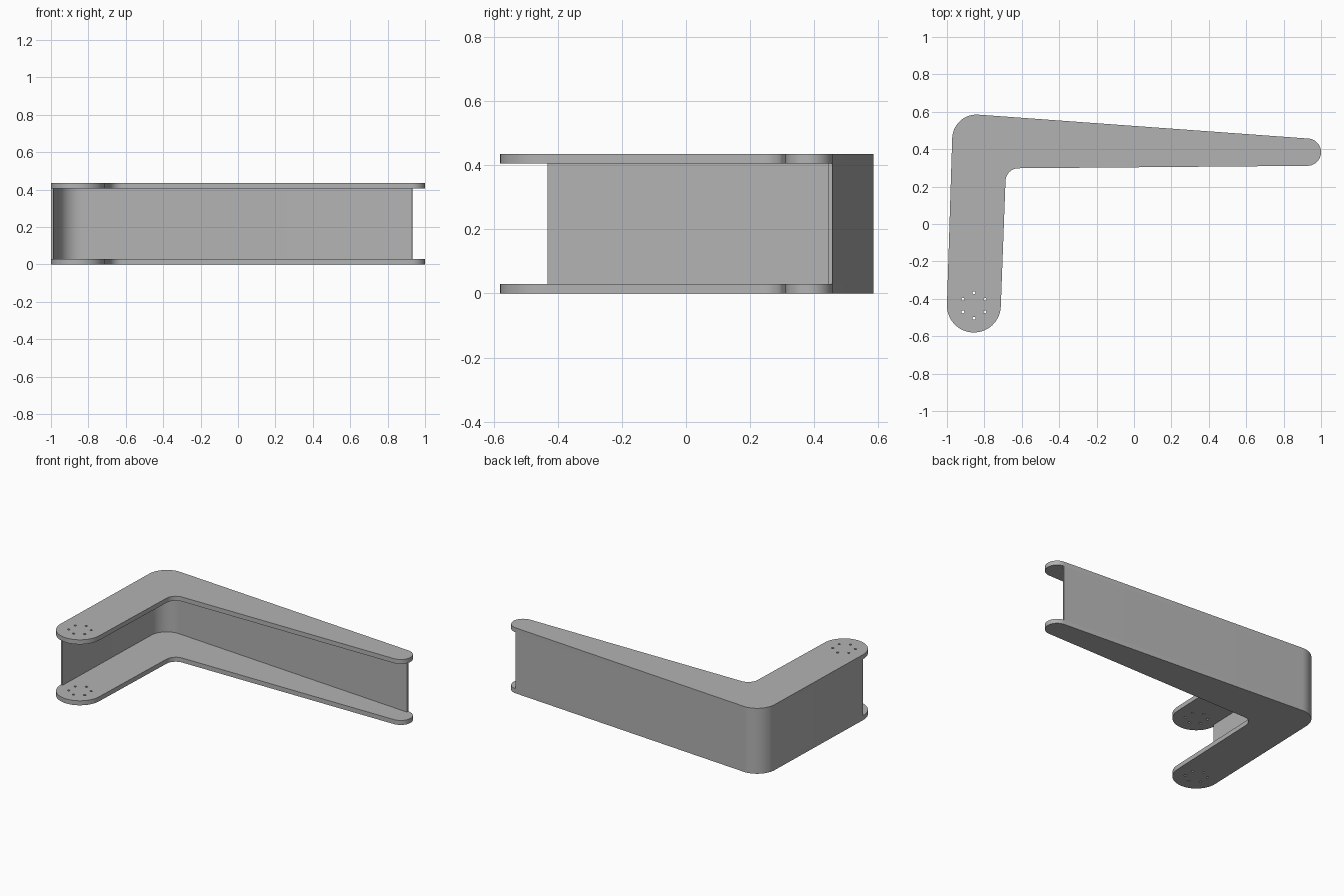
import bpy, bmesh
from math import radians, cos, sin

if "Cube" in bpy.data.objects:
    bpy.data.objects.remove(bpy.data.objects["Cube"])

HEIGHT, PLATE, WEB = 0.435, 0.03, 0.014

grey = bpy.data.materials.new("plain grey")
grey.use_nodes = True
colour = (0.45, 0.45, 0.45, 1)
grey.diffuse_color = colour
grey.node_tree.nodes["Principled BSDF"].inputs["Base Color"].default_value = colour


def arc(centre, radius, start, end, steps=16):
    """Points along an arc, angles in degrees."""
    angles = [radians(start + (end - start) * i / steps) for i in range(steps + 1)]
    return [(centre[0] + radius * cos(a), centre[1] + radius * sin(a)) for a in angles]


def extruded(name, loops, z, height, caps=True):
    """Extrude the first loop upwards, with the other loops as holes."""
    bm = bmesh.new()
    edges = []
    for loop in loops:
        verts = [bm.verts.new((x, y, z)) for x, y in loop]
        edges += [bm.edges.new((v, verts[i - 1])) for i, v in enumerate(verts)]
    base = bmesh.ops.triangle_fill(bm, edges=edges, use_beauty=True)["geom"]
    faces = [f for f in base if isinstance(f, bmesh.types.BMFace)]
    top = bmesh.ops.extrude_face_region(bm, geom=faces, use_keep_orig=True)["geom"]
    bmesh.ops.translate(bm, vec=(0, 0, height),
                        verts=[v for v in top if isinstance(v, bmesh.types.BMVert)])
    bmesh.ops.recalc_face_normals(bm, faces=bm.faces)
    if not caps:
        flat = [f for f in bm.faces if abs(f.normal.z) > 0.9]
        bmesh.ops.delete(bm, geom=flat, context="FACES_ONLY")
    mesh = bpy.data.meshes.new(name)
    bm.to_mesh(mesh)
    bm.free()
    mesh.materials.append(grey)
    obj = bpy.data.objects.new(name, mesh)
    bpy.context.collection.objects.link(obj)
    bpy.ops.object.select_all(action="DESELECT")
    obj.select_set(True)
    bpy.context.view_layer.objects.active = obj
    bpy.ops.object.shade_smooth_by_angle(angle=radians(30))
    return obj


# Elbow outline: rounded foot, outer corner, tip and inner corner
foot_centre, foot_radius = (-0.856, -0.436), 0.144
corner_centre, corner_radius = (-0.842, 0.455), 0.13
tip_centre, tip_radius = (0.927, 0.384), 0.073
foot = arc(foot_centre, foot_radius, -2, -181.8, 32)
corner = arc(corner_centre, corner_radius, 178.2, 85.8)
tip = arc(tip_centre, tip_radius, 85.8, -89.5, 24)
inner = arc((-0.617, 0.228), 0.07, 90.5, 178)
outline = foot + corner + tip + inner

# Ring of six bolt holes in the foot
holes = []
for i in range(6):
    a = radians(90 + 60 * i)
    centre = (foot_centre[0] + 0.068 * cos(a), foot_centre[1] + 0.068 * sin(a))
    holes.append(arc(centre, 0.008, 0, 330, 11))

# Two matching plates
extruded("bottom_plate", [outline] + holes, 0, PLATE)
extruded("top_plate", [outline] + holes, HEIGHT - PLATE, PLATE)

# Thin wall flush with the outer edge of the plates
outer_side = [foot[-1]] + corner + [tip[0]]
inner_side = ([arc(foot_centre, foot_radius - WEB, -2, -181.8)[-1]]
              + arc(corner_centre, corner_radius - WEB, 178.2, 85.8)
              + [arc(tip_centre, tip_radius - WEB, 85.8, 0)[0]])
extruded("outer_wall", [outer_side + inner_side[::-1]], PLATE, HEIGHT - 2 * PLATE, caps=False)
